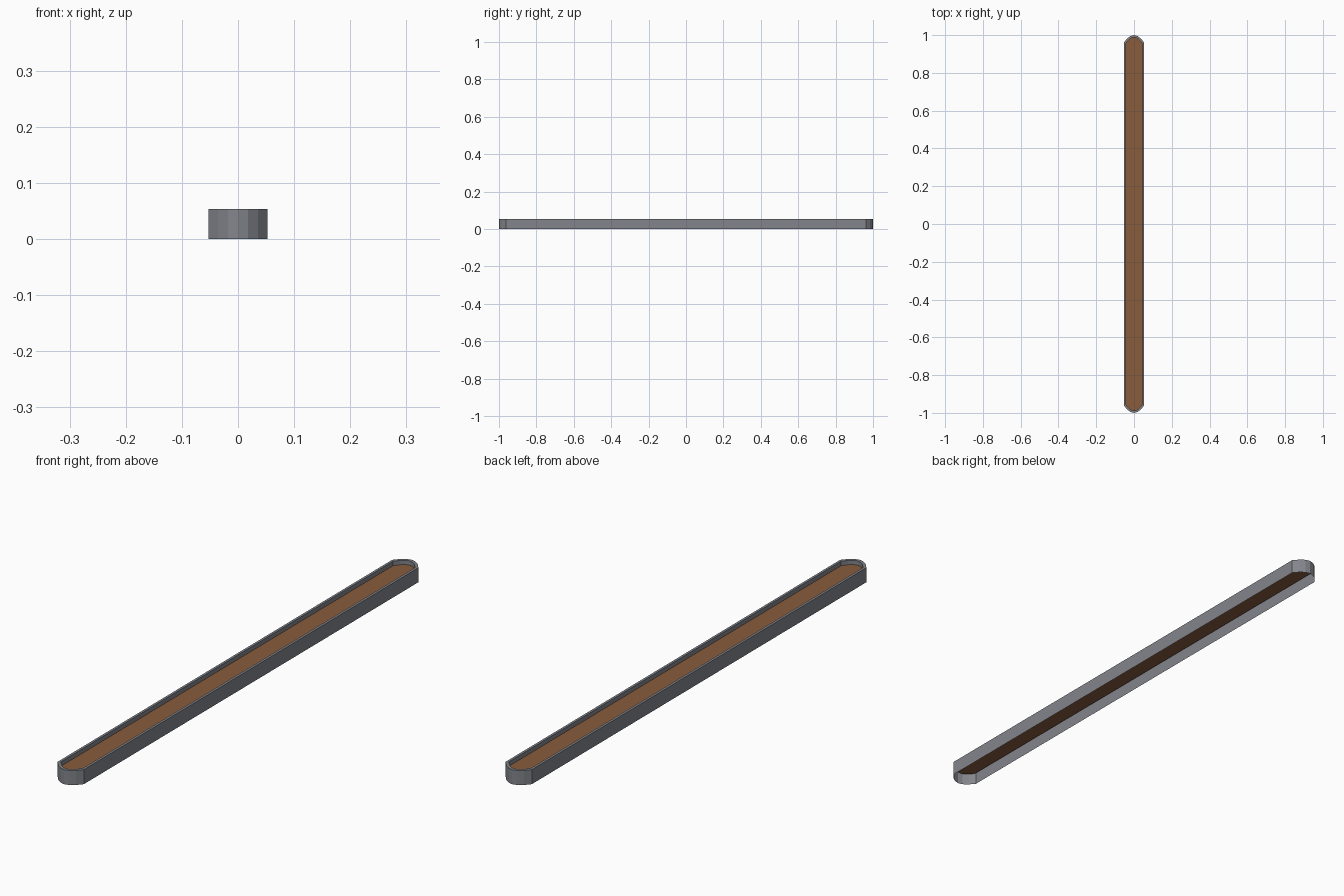
import bpy, bmesh

if "Cube" in bpy.data.objects:
    bpy.data.objects.remove(bpy.data.objects["Cube"])

HALF_W, HALF_L, HEIGHT = 0.053, 1.0, 0.053
END_DEPTH = 0.038      # how far each rounded end bulges
RIM = 0.009            # rim thickness
SOIL_Z = 0.037         # level of the filling
STEPS = 6              # facets on each end


def material(name, rgb):
    m = bpy.data.materials.new(name)
    m.diffuse_color = (*rgb, 1.0)
    m.use_nodes = True
    m.node_tree.nodes["Principled BSDF"].inputs["Base Color"].default_value = m.diffuse_color
    return m


def outline(half_w, half_l, depth):
    """Counter-clockwise plan outline with a faceted curved end front and back."""
    front = []
    for i in range(STEPS + 1):
        u = -1 + 2 * i / STEPS
        front.append((u * half_w, -(half_l - depth * u * u)))
    return front + [(-x, -y) for x, y in front]


def finish(name, bm, mat):
    mesh = bpy.data.meshes.new(name)
    bm.to_mesh(mesh)
    bm.free()
    mesh.materials.append(mat)
    obj = bpy.data.objects.new(name, mesh)
    bpy.context.collection.objects.link(obj)
    return obj


grey = material("grey metal", (0.225, 0.235, 0.262))
brown = material("brown soil", (0.25, 0.107, 0.048))

outer = outline(HALF_W, HALF_L, END_DEPTH)
inner = outline(HALF_W - RIM, HALF_L - 0.011, END_DEPTH - 0.004)

# Border: outer wall, flat rim, inner wall down to the filling; open underneath
bm = bmesh.new()
rings = [[bm.verts.new((x, y, z)) for x, y in pts]
         for pts, z in ((outer, 0), (outer, HEIGHT), (inner, HEIGHT), (inner, SOIL_Z))]
n = len(outer)
for a, b in zip(rings, rings[1:]):
    for i in range(n):
        j = (i + 1) % n
        bm.faces.new((a[i], a[j], b[j], b[i]))
finish("border", bm, grey)

# Filling: flat sheet inside the border
bm = bmesh.new()
bm.faces.new([bm.verts.new((x, y, SOIL_Z)) for x, y in inner])
finish("soil", bm, brown)
